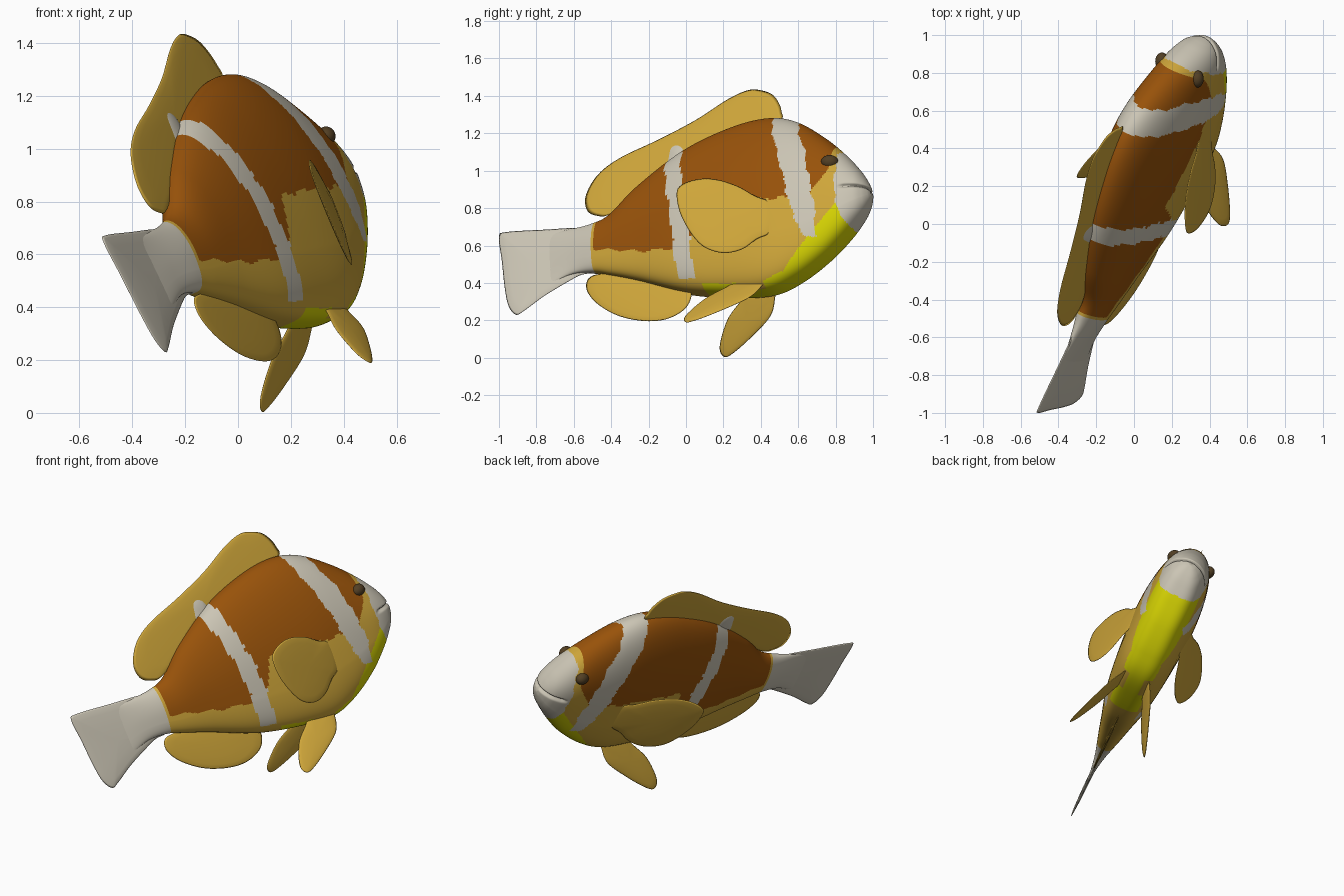
import bpy, bmesh, math
from mathutils import Vector, Matrix

cube = bpy.data.objects.get("Cube")
if cube:
    bpy.data.objects.remove(cube)


def material(name, color):
    m = bpy.data.materials.new(name)
    m.use_nodes = True
    m.diffuse_color = (*color, 1)
    m.node_tree.nodes["Principled BSDF"].inputs["Base Color"].default_value = (*color, 1)
    return m


orange = material("burnt orange", (0.315, 0.085, 0.003))
cream = material("cream white", (0.60, 0.56, 0.46))
gold = material("gold", (0.62, 0.38, 0.042))
yellow = material("bright yellow", (0.68, 0.66, 0.001))
dark = material("dark brown", (0.085, 0.05, 0.018))

# The fish leans and turns: its symmetry plane is x = a + b*y + c*z
MIDPLANE = (0.287, 0.503, -0.454)
SIDE = Vector((1, -MIDPLANE[1], -MIDPLANE[2])).normalized()


def sheet_point(plane, y, z):
    return Vector((plane[0] + plane[1] * y + plane[2] * z, y, z))


def place(y, z, w):
    return sheet_point(MIDPLANE, y, z) + SIDE * w


def mirrored(p):
    offset = (p - sheet_point(MIDPLANE, 0, 0)).dot(SIDE)
    return p - SIDE * 2 * offset


def spline(points, steps, closed=False):
    """Catmull-Rom curve through points of any dimension."""
    n, out = len(points), []
    pick = (lambda i: points[i % n]) if closed else (lambda i: points[min(max(i, 0), n - 1)])
    for i in range(n if closed else n - 1):
        for k in range(steps):
            t = k / steps
            out.append([0.5 * (2 * b + (c - a) * t + (2 * a - 5 * b + 4 * c - d) * t ** 2
                               + (3 * b - a - 3 * c + d) * t ** 3)
                        for a, b, c, d in zip(pick(i - 1), pick(i), pick(i + 1), pick(i + 2))])
    if not closed:
        out.append(list(points[-1]))
    return out


def ramp(table, v):
    """Piecewise linear lookup in ascending (key, value) pairs."""
    if v <= table[0][0]:
        return table[0][1]
    for (a, p), (b, q) in zip(table, table[1:]):
        if v <= b:
            return p + (q - p) * (v - a) / (b - a)
    return table[-1][1]


def finish(bm, name, mats):
    bmesh.ops.recalc_face_normals(bm, faces=bm.faces)
    mesh = bpy.data.meshes.new(name)
    bm.to_mesh(mesh)
    bm.free()
    for m in mats:
        mesh.materials.append(m)
    mesh.shade_smooth()
    obj = bpy.data.objects.new(name, mesh)
    bpy.context.collection.objects.link(obj)
    return obj


# Body stations: position along, top, bottom, half width
STATIONS = [(-.76, .655, .37, .004), (-.62, .685, .44, .032), (-.5, .715, .455, .06),
            (-.4, .765, .44, .08), (-.25, .915, .41, .11), (0, 1.105, .35, .155),
            (.25, 1.225, .335, .178), (.45, 1.275, .35, .185), (.6, 1.255, .42, .177),
            (.75, 1.17, .535, .158), (.86, 1.08, .65, .138), (.93, 1.005, .74, .108),
            (.965, .955, .795, .075), (.985, .915, .84, .04), (.992, .895, .865, .012)]
BELLY = [(s[0], s[2]) for s in STATIONS]

# Colour borders along the body
REAR_STRIPE = [(.38, .05), (.75, .02), (1.1, -.05)]
FRONT_STRIPE = [(.6, .715), (.85, .67), (1.05, .62), (1.25, .55)]
FRONT_WIDTH = [(.6, .03), (.75, .062), (1.05, .07), (1.25, .064)]
ORANGE_EDGE = [(-.5, .56), (-.2, .53), (.07, .53), (.16, .76), (.72, .8), (.82, .97)]


def body_color(y, z, w):
    wobble = 0.005 * math.sin(z * 40) + 0.003 * math.sin(z * 93 + 1)
    if y < -.485 or y > .85 + max(0, .8 - z) * .33 + wobble:
        return 1
    if abs(y - ramp(REAR_STRIPE, z) + wobble) < .048 and z > .385:
        return 1
    if z > .6 and abs(y - ramp(FRONT_STRIPE, z) + wobble) < ramp(FRONT_WIDTH, z):
        return 1
    fin_base = .31 < y < .45 and abs(w) > .05
    if y > .12 and not fin_base and z < max(ramp(BELLY, y) + .025, .42 + 1.2 * (y - .555)):
        return 3
    if -.468 < y < .82 and z > ramp(ORANGE_EDGE, y) + .006 * math.sin(y * 45):
        return 0
    return 2


def build_body():
    bm, rings, around = bmesh.new(), [], 224
    for y, top, bottom, half in spline(STATIONS, 19):
        ring = []
        for k in range(around):
            a = math.tau * k / around
            c, s = math.cos(a), math.sin(a)
            power = 1 if s > 0 else 1 - .4 * min(1, -s * 2)
            z = (top + bottom) / 2 + s * (top - bottom) / 2
            w = math.copysign(abs(c) ** power, c) * half
            # Mouth groove, drooping at the corners
            lip = .895 - .25 * (.985 - y)
            g = math.exp(-((z - lip) / .008) ** 2) * min(1, max(0, (y - .86) / .04))
            ring.append(bm.verts.new((y - .014 * g, z, w * (1 - .1 * g))))
        rings.append(ring)
    for r, q in zip(rings, rings[1:]):
        for k in range(around):
            j = (k + 1) % around
            bm.faces.new((r[k], r[j], q[j], q[k]))
    for end in (rings[0], rings[-1]):
        bm.faces.new(end)
    for f in bm.faces:
        f.material_index = body_color(*f.calc_center_median())
    for v in bm.verts:
        v.co = place(*v.co)
    finish(bm, "body", [orange, cream, gold, yellow])


def build_fin(name, outline, mat, plane=MIDPLANE, thick=.012, flip=False):
    """Thin lens-shaped fin lying on a tilted plane."""
    bm = bmesh.new()
    loop = spline(outline, 6, closed=True)
    n = len(loop)
    cy, cz = (sum(p[i] for p in loop) / n for i in (0, 1))

    def vert(p, r, sign):
        co = sheet_point(plane, cy + (p[0] - cy) * r, cz + (p[1] - cz) * r)
        co.x += sign * thick * math.sqrt(1 - r * r)
        return bm.verts.new(mirrored(co) if flip else co)

    rim = [vert(p, 1, 0) for p in loop]
    for sign in (-1, 1):
        outer = rim
        for r in (.96, .8, .45):
            inner = [vert(p, r, sign) for p in loop]
            for k in range(n):
                j = (k + 1) % n
                bm.faces.new((outer[k], outer[j], inner[j], inner[k]))
            outer = inner
        tip = vert((cy, cz), 0, sign)
        for k in range(n):
            bm.faces.new((outer[k], outer[(k + 1) % n], tip))
    finish(bm, name, [mat])


build_body()

# Dorsal fin leans a little further, with the rear stripe running up its base
DORSAL_PLANE = (.31, .503, -.49)
build_fin("dorsal_fin", [(.48, 1.25), (.51, 1.32), (.47, 1.4), (.4, 1.43), (.33, 1.43), (.22, 1.38),
                         (.05, 1.27), (-.15, 1.165), (-.35, 1.07), (-.47, .98), (-.535, .87),
                         (-.53, .79), (-.48, .76), (-.4, .77), (-.2, .9), (.15, 1.1)], gold, DORSAL_PLANE)
build_fin("rear_stripe_top", [(-.1, 1), (-.1, 1.08), (-.085, 1.13), (-.05, 1.148), (-.015, 1.13),
                              (0, 1.08), (0, 1)], cream, DORSAL_PLANE, thick=.02)

# Other fins on the symmetry plane
build_fin("anal_fin", [(.02, .38), (.01, .28), (-.08, .215), (-.2, .195), (-.35, .22), (-.47, .285),
                       (-.53, .36), (-.52, .425), (-.45, .45), (-.3, .46), (-.12, .44)], gold)
build_fin("tail_fin", [(-.48, .69), (-.58, .695), (-.75, .685), (-.96, .672), (-1, .645), (-.985, .52),
                       (-.97, .38), (-.95, .28), (-.91, .23), (-.86, .255), (-.75, .335),
                       (-.58, .435), (-.48, .48)], cream, thick=.014)

# Paired fins
PECTORAL = [(.48, .75), (.45, .83), (.37, .865), (.27, .92), (.15, .955), (.05, .952), (-.03, .92),
            (-.05, .87), (-.03, .77), (.03, .66), (.1, .59), (.2, .56), (.3, .58), (.38, .635), (.45, .67)]
PELVIC = [(.47, .39), (.475, .31), (.45, .22), (.36, .12), (.26, .03), (.205, .004), (.18, .06),
          (.22, .2), (.29, .3), (.36, .39)]
for side, flip in (("right", False), ("left", True)):
    build_fin(side + "_pectoral_fin", PECTORAL, gold, (.626, .08, -.38), flip=flip)
    build_fin(side + "_pelvic_fin", PELVIC, gold, (-.017, .52, .15), flip=not flip)

# Eyes
for side, sign in (("right", 1), ("left", -1)):
    bm = bmesh.new()
    bmesh.ops.create_uvsphere(bm, u_segments=24, v_segments=16, radius=.042,
                              matrix=Matrix.Translation(place(.815, 1.005, sign * .112))
                              @ Matrix.Diagonal((.85, 1.1, .88, 1)))
    finish(bm, side + "_eye", [dark])
